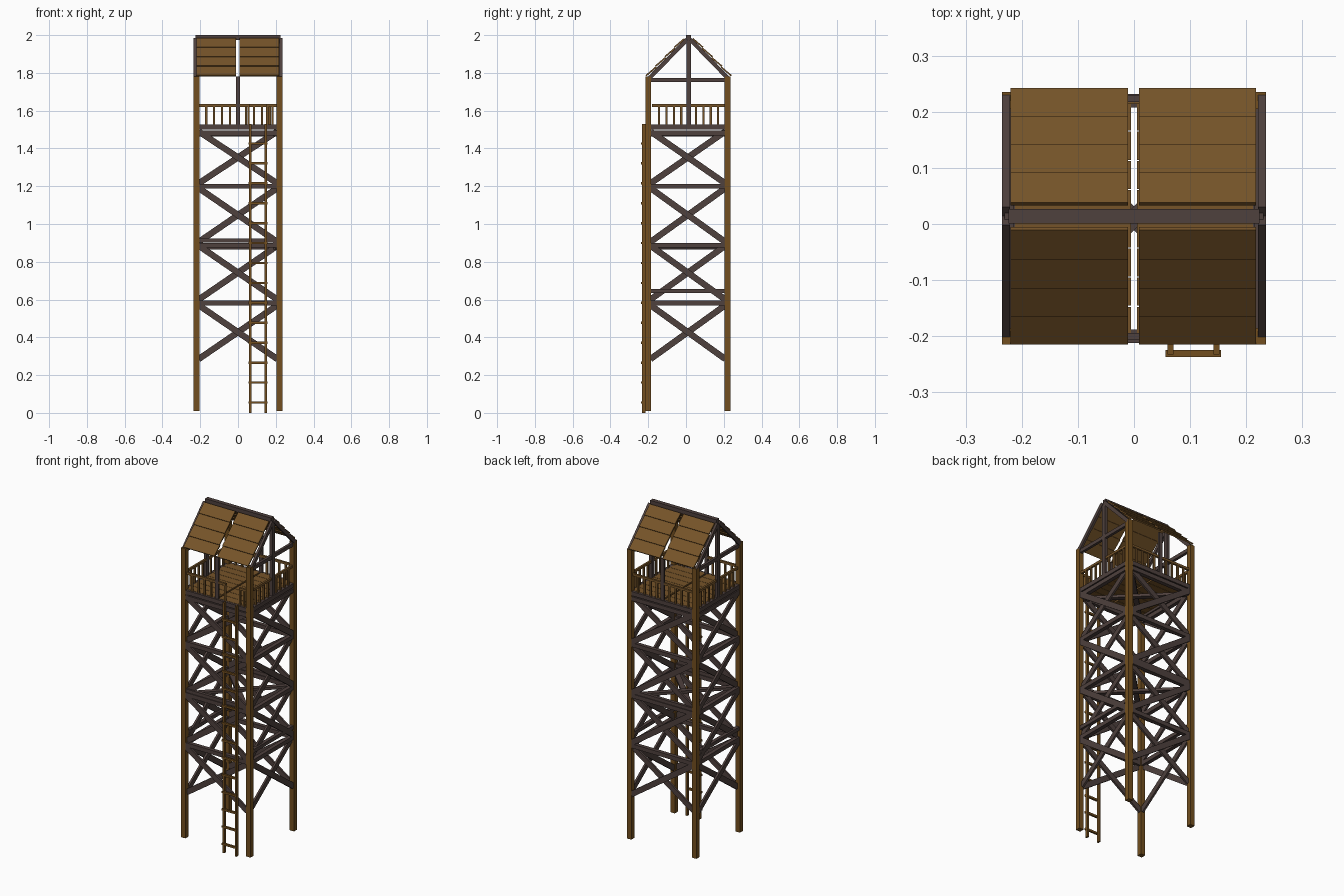
import bpy, bmesh
from mathutils import Vector, Matrix

if "Cube" in bpy.data.objects:
    bpy.data.objects.remove(bpy.data.objects["Cube"])


def material(name, rgb):
    m = bpy.data.materials.new(name)
    m.diffuse_color = (*rgb, 1)
    m.use_nodes = True
    m.node_tree.nodes["Principled BSDF"].inputs["Base Color"].default_value = m.diffuse_color
    return m


POST = material("warm post brown", (0.17, 0.078, 0.014))
PLANK = material("plank brown", (0.18, 0.088, 0.022))
DARK = material("dark timber", (0.077, 0.052, 0.047))

parts = {}


def beam(part, mat, a, b, w, d, n):
    """Box from a to b; depth d lies along n, width w is square to both."""
    bm, _ = parts.setdefault(part, (bmesh.new(), mat))
    a, b = Vector(a), Vector(b)
    ax = (b - a).normalized()
    side = Vector(n).cross(ax).normalized()
    nn = ax.cross(side)
    rot = Matrix((ax, side, nn)).transposed().to_4x4()
    bmesh.ops.create_cube(bm, size=1, matrix=Matrix.Translation((a + b) / 2) @ rot
                          @ Matrix.Diagonal(((b - a).length, w, d, 1)))


X, Y, Z = (1, 0, 0), (0, 1, 0), (0, 0, 1)
PX, YF, YB, YC = 0.22, -0.20, 0.22, 0.01     # post positions
RC = 0.014                                   # roof centre line

# corner posts
for x in (-PX, PX):
    for y in (YF, YB):
        beam("corner_posts", POST, (x, y, 0.01), (x, y, 0.9), 0.03, 0.03, X)
        beam("corner_posts", POST, (x, y, 0.9), (x, y, 1.78), 0.03, 0.03, X)

# crossed braces on four sides
LEVELS = [(0.285, 0.57), (0.60, 0.885), (0.905, 1.19), (1.215, 1.49)]
for z0, z1 in LEVELS:
    for y, s in ((YF, 1), (YB, -1)):
        for k in (-1, 1):
            o = y + 0.006 * k * s
            beam("cross_braces", DARK, (-0.208 * k, o, z0), (0.208 * k, o, z1), 0.033, 0.012, Y)
    for x, s in ((-PX, 1), (PX, -1)):
        for k in (-1, 1):
            o = x + 0.006 * k * s
            beam("cross_braces", DARK, (o, YC - 0.198 * k, z0), (o, YC + 0.198 * k, z1), 0.033, 0.012, X)

# horizontal girts
for z in (0.582, 0.888, 1.2, 1.482, 1.513):
    for y in (YF, YB):
        beam("girts", DARK, (-0.21, y, z), (0.21, y, z), 0.025, 0.024, Y)
    for x in (-PX, PX):
        beam("girts", DARK, (x, YF, z), (x, YB, z), 0.025, 0.024, X)
for y in (YF, YB):
    beam("girts", DARK, (-0.21, y, 0.912), (0.21, y, 0.912), 0.02, 0.02, Y)
for x in (-PX, PX):
    beam("girts", DARK, (x, YF, 0.645), (x, YB, 0.645), 0.022, 0.022, X)

# flat diagonals inside the frame
for z in (0.88, 1.48):
    for k in (-1, 1):
        zz = z + 0.008 * k
        beam("floor_diagonals", DARK, (-0.21 * k, YF, zz), (0.21 * k, YB, zz), 0.03, 0.016, Z)

# deck boards in two halves with a narrow gap
for k in (-1, 1):
    for i in range(8):
        y = YF + 0.0275 + i * 0.052
        beam("deck_boards", PLANK, (0.005 * k, y, 1.521), (0.212 * k, y, 1.521), 0.05, 0.012, Z)

# upper posts: mid front and back, and gable king posts
for y in (YF, YB + 0.003):
    beam("middle_posts", DARK, (0, y, 1.5), (0, y, 1.78), 0.022, 0.012, Y)
for x in (-0.222, 0.222):
    beam("gable_posts", DARK, (x, RC, 1.5), (x, RC, 1.975), 0.025, 0.018, X)
    beam("gable_ties", DARK, (x, YF, 1.762), (x, YB, 1.762), 0.022, 0.016, X)

# railings: back, both sides and the left half of the front
def railing(a, b, n):
    a, b = Vector(a), Vector(b)
    up = Vector(Z)
    beam("railings", PLANK, a + up * 1.627, b + up * 1.627, 0.014, 0.012, n)
    for i in range(1, 5):
        p = a.lerp(b, i / 5)
        beam("railings", PLANK, p + up * 1.52, p + up * 1.622, 0.011, 0.009, n)


for k in (-1, 1):
    railing((0, YB, 0), (0.21 * k, YB, 0), Y)
    for x in (-PX, PX):
        railing((x, RC, 0), (x, RC + 0.195 * k, 0), X)
railing((0, YF, 0), (-0.21, YF, 0), Y)
# short rail pieces beside the ladder opening
for x0, x1 in ((0.01, 0.06), (0.15, 0.21)):
    beam("railings", PLANK, (x0, YF, 1.627), (x1, YF, 1.627), 0.014, 0.012, Y)
for x in (0.055, 0.155, 0.182):
    beam("railings", PLANK, (x, YF, 1.52), (x, YF, 1.622), 0.011, 0.009, Y)

# ridge beam and end rafters
beam("ridge_beam", DARK, (-0.224, RC, 1.987), (0.224, RC, 1.987), 0.026, 0.026, Z)
for k in (-1, 1):
    for x in (-0.228, 0.228):
        beam("rafters", DARK, (x, RC + 0.208 * k, 1.772), (x, RC + 0.008 * k, 1.977), 0.022, 0.014, X)

# overlapping roof boards, four rows per slope in two halves
for k in (-1, 1):
    for i in range(4):
        lo, hi = 0.226 - 0.05 * i, 0.226 - 0.05 * (i + 1) - 0.004
        zl, zh = 1.785 + 0.05 * i, 1.785 + 0.05 * (i + 1) - 0.004
        for x0, x1 in ((-0.22, -0.011), (0.009, 0.217)):
            m = (x0 + x1) / 2
            beam("roof_boards", PLANK, (m, RC + lo * k, zl), (m, RC + hi * k, zh), x1 - x0, 0.008, (0, k, 1))

# ladder
for x in (0.065, 0.147):
    beam("ladder_rails", POST, (x, -0.224, 0), (x, -0.224, 1.53), 0.011, 0.018, Y)
for i in range(14):
    z = 0.055 + i * 0.1055
    beam("ladder_rungs", POST, (0.056, -0.231, z), (0.155, -0.231, z), 0.012, 0.012, Y)

for name, (bm, mat) in parts.items():
    bmesh.ops.recalc_face_normals(bm, faces=bm.faces)
    me = bpy.data.meshes.new(name)
    bm.to_mesh(me)
    bm.free()
    me.materials.append(mat)
    bpy.context.collection.objects.link(bpy.data.objects.new(name, me))
